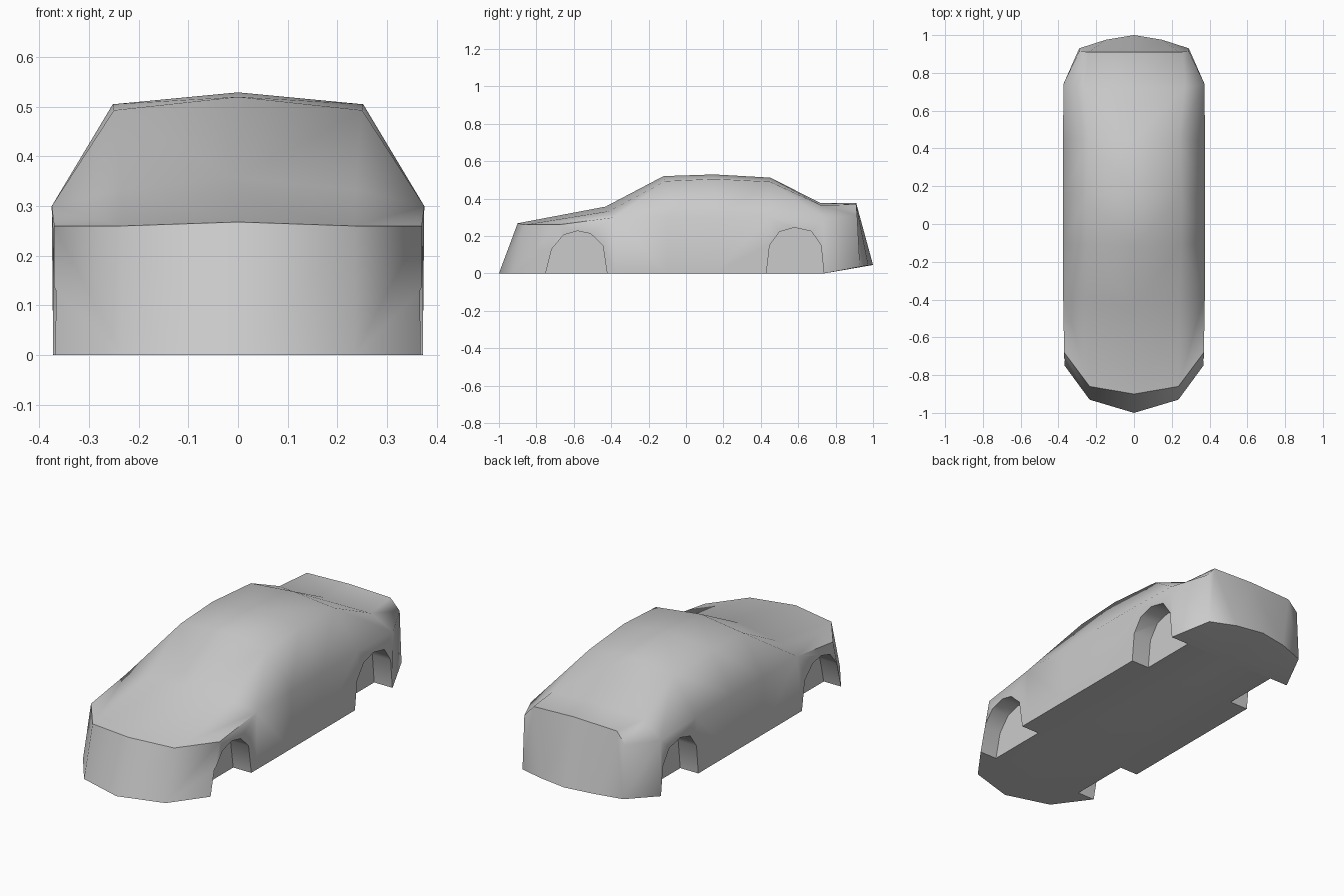
import bpy, bmesh, math

if "Cube" in bpy.data.objects:
    bpy.data.objects.remove(bpy.data.objects["Cube"])

# Half cross-rows of the upper shell, centre line outwards to the belt line
rows = [
    [(0, -1.0, 0), (.235, -.93, 0), (.371, -.745, 0)],              # bumper foot
    [(0, -.90, .268), (.235, -.86, .26), (.37, -.68, .26)],         # hood front
    [(0, -.43, .357), (.235, -.41, .333), (.375, -.38, .30)],       # windscreen base
    [(0, -.12, .520), (.25, -.11, .493), (.375, -.10, .30)],        # roof front
    [(0, .15, .529), (.252, .15, .505), (.375, .15, .30)],          # roof middle
    [(0, .45, .512), (.24, .45, .49), (.375, .45, .30)],            # roof rear
    [(0, .72, .376), (.265, .72, .365), (.374, .74, .29)],          # rear window base
    [(0, .91, .376), (.24, .91, .368), (.29, .915, .31)],           # tail edge
    [(0, 1.0, .045), (.15, .975, .043), (.29, .93, .035)],          # tail foot
]

bm = bmesh.new()
grid = [[bm.verts.new(p) for p in row] for row in rows]

# Upper shell, front and tail
for i in range(8):
    (a, b, c), (d, e, f) = grid[i], grid[i + 1]
    bm.faces.new((a, b, e, d))
    if i in (0, 1, 7):
        bm.faces.new((b, c, f, e))
    elif i < 5:
        bm.faces.new((b, c, e))
        bm.faces.new((c, f, e))
    else:
        bm.faces.new((b, c, f))
        bm.faces.new((b, f, e))

# Side walls down to the sill
sill = [grid[0][2]]
sill += [bm.verts.new((.372, rows[i][2][1], 0)) for i in range(2, 7)]
sill += [grid[8][2]]
for i in range(6):
    bm.faces.new((grid[i + 1][2], sill[i], sill[i + 1], grid[i + 2][2]))

# Flat floor and raised tail underside
mid = bm.verts.new((0, .74, 0))
bm.faces.new([grid[0][0], mid] + sill[5::-1] + [grid[0][1]])
bm.faces.new((mid, grid[8][0], grid[8][1]))
bm.faces.new((mid, grid[8][1], grid[8][2], sill[5]))
bmesh.ops.recalc_face_normals(bm, faces=bm.faces)


def finish(bm, name):
    mesh = bpy.data.meshes.new(name)
    bm.to_mesh(mesh)
    bm.free()
    obj = bpy.data.objects.new(name, mesh)
    bpy.context.collection.objects.link(obj)
    return obj


body = finish(bm, "car_body")
mirror = body.modifiers.new("mirror", 'MIRROR')
mirror.use_clip = True


# Wheel arch cutters
def arch_cutter(name, profile, side):
    bm = bmesh.new()
    face = bm.faces.new([bm.verts.new((side * .268, y, z)) for y, z in profile])
    ext = bmesh.ops.extrude_face_region(bm, geom=[face])
    moved = [g for g in ext["geom"] if isinstance(g, bmesh.types.BMVert)]
    bmesh.ops.translate(bm, verts=moved, vec=(side * .3, 0, 0))
    bmesh.ops.recalc_face_normals(bm, faces=bm.faces)
    obj = finish(bm, name)
    obj.hide_render = True
    return obj


front = [(-.76, -.04), (-.75, 0), (-.718, .13), (-.655, .205), (-.58, .227),
         (-.51, .212), (-.445, .15), (-.422, 0), (-.416, -.04)]
rear = [(.427, -.04), (.43, 0), (.447, .15), (.50, .222), (.58, .245),
        (.67, .225), (.722, .15), (.737, 0), (.738, -.04)]
cutters = []
for label, profile in (("front", front), ("rear", rear)):
    for side in (-1, 1):
        cutter = arch_cutter(f"{label}_arch_cutter", profile, side)
        cut = body.modifiers.new("arch", 'BOOLEAN')
        cut.operation = 'DIFFERENCE'
        cut.solver = 'EXACT'
        cut.object = cutter
        cutters.append(cutter)

# Apply cuts, then smooth the soft edges
bpy.ops.object.select_all(action='DESELECT')
body.select_set(True)
bpy.context.view_layer.objects.active = body
bpy.ops.object.convert(target='MESH')
for cutter in cutters:
    bpy.data.objects.remove(cutter)
bpy.ops.object.shade_smooth_by_angle(angle=math.radians(57))
